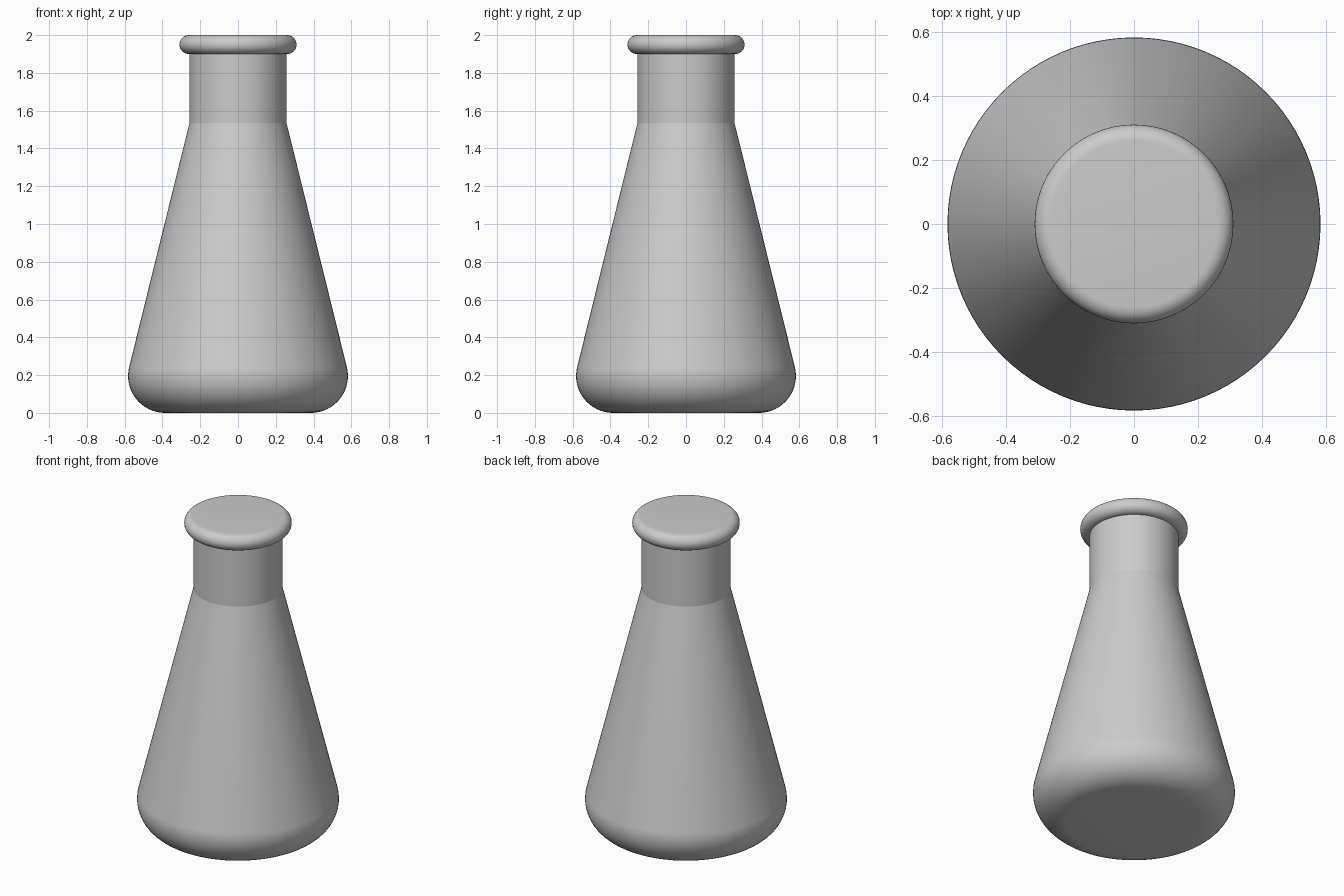
import bpy
import bmesh
from math import sin, cos, radians, pi

cube = bpy.data.objects.get("Cube")
if cube:
    bpy.data.objects.remove(cube, do_unlink=True)

SEGMENTS = 96


def arc(cx, cz, radius, start, end, steps):
    """Points of a circular arc in the profile plane, angles in degrees."""
    angles = [radians(start + (end - start) * i / steps) for i in range(steps + 1)]
    return [(cx + radius * cos(a), cz + radius * sin(a)) for a in angles]


def lathe(name, profile, material):
    """Revolve a profile around z and close both ends with flat caps."""
    bm = bmesh.new()
    rings = []
    for r, z in profile:
        rings.append([bm.verts.new((r * cos(2 * pi * i / SEGMENTS),
                                    r * sin(2 * pi * i / SEGMENTS), z))
                      for i in range(SEGMENTS)])
    for low, high in zip(rings, rings[1:]):
        for i in range(SEGMENTS):
            j = (i + 1) % SEGMENTS
            bm.faces.new((low[i], low[j], high[j], high[i]))
    bm.faces.new(rings[0][::-1])
    bm.faces.new(rings[-1])
    mesh = bpy.data.meshes.new(name)
    bm.to_mesh(mesh)
    bm.free()
    mesh.materials.append(material)
    obj = bpy.data.objects.new(name, mesh)
    bpy.context.collection.objects.link(obj)
    bpy.ops.object.select_all(action='DESELECT')
    obj.select_set(True)
    bpy.context.view_layer.objects.active = obj
    bpy.ops.object.shade_smooth_by_angle(angle=radians(12))
    return obj


# Plain grey material
grey = bpy.data.materials.new("light_grey")
grey.use_nodes = True
colour = (0.6, 0.6, 0.6, 1)
grey.diffuse_color = colour
grey.node_tree.nodes["Principled BSDF"].inputs["Base Color"].default_value = colour

# Rounded base, conical body, straight neck and rolled lip in one profile
base = arc(0.386, 0.196, 0.196, -90, 13.7, 16)
neck = [(0.257, 1.535), (0.257, 1.9)]
lip = arc(0.26, 1.95, 0.05, -90, 90, 16)
lathe("flask", base + neck + lip, grey)
